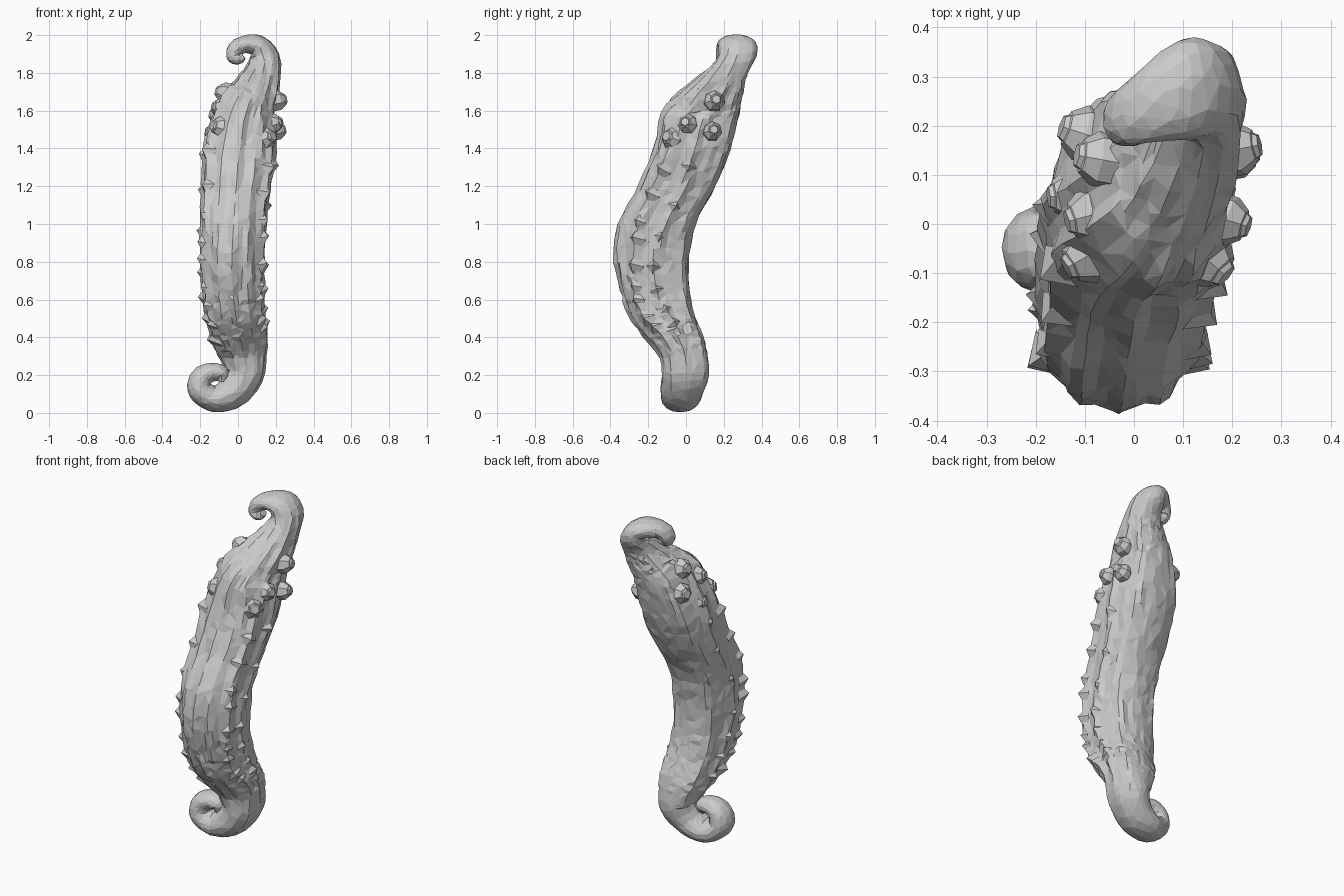
import bpy, bmesh, math, random
from mathutils import Vector, Matrix

if "Cube" in bpy.data.objects:
    bpy.data.objects.remove(bpy.data.objects["Cube"])

random.seed(7)

# Stations from tail curl to head curl: x, y, z, in-plane radius, y radius
ST = [(-.085, -.05, .165, .022, .04), (-.085, -.05, .205, .042, .06), (-.14, -.05, .215, .05, .07),
      (-.192, -.052, .185, .06, .077), (-.20, -.05, .12, .065, .085), (-.125, -.03, .075, .07, .10),
      (-.03, -.02, .11, .088, .11),
      (.035, 0, .20, .10, .125), (.03, -.01, .30, .118, .13), (.008, -.06, .40, .142, .16),
      (-.01, -.115, .50, .15, .175), (-.025, -.15, .62, .158, .183), (-.03, -.175, .80, .163, .20),
      (-.025, -.145, 1.0, .168, .208), (-.01, -.04, 1.2, .175, .206), (.01, .04, 1.4, .184, .206),
      (.045, .09, 1.6, .152, .205), (.09, .145, 1.7, .122, .165), (.13, .215, 1.8, .095, .117),
      (.138, .27, 1.88, .08, .103), (.105, .275, 1.94, .061, .103), (.045, .255, 1.952, .048, .088),
      (-.008, .225, 1.932, .043, .065), (-.025, .21, 1.89, .037, .05), (.005, .20, 1.872, .028, .04),
      (.03, .20, 1.89, .016, .026)]
# Ridge angle (degrees, -90 is the front) and height
RIDGES = [(-90, .08), (-62, .05), (-118, .05), (-32, .09), (-148, .09),
          (4, .08), (176, .08), (45, .05), (135, .05)]


def station(u):
    """Catmull-Rom interpolation of the station list."""
    i = min(int(u), len(ST) - 2)
    t = u - i
    p = [ST[max(0, min(len(ST) - 1, i + k))] for k in (-1, 0, 1, 2)]
    return [.5 * (2 * b + (c - a) * t + (2 * a - 5 * b + 4 * c - d) * t * t
                  + (3 * b - a - 3 * c + d) * t ** 3) for a, b, c, d in zip(*p)]


def wavy(ang, u):
    """Ridge angle along the body; ridges wind a little."""
    return ang + 5 * math.sin(u * 1.7 + ang)


def surface(u, deg):
    """Point on the ridged, slightly squared body and its outward direction."""
    x, y, z, r, ry = station(u)
    a, b = station(max(0, u - .05)), station(min(len(ST) - 1, u + .05))
    tan = Vector((b[0] - a[0], 0, b[2] - a[2])).normalized()
    side = Vector((tan.z, 0, -tan.x))
    fade = max(0, min(1, (u - 5.5) / 3, (20.5 - u) / 3))
    bump = 0
    for ang, h in RIDGES:
        d = (deg - wavy(ang, u) + 180) % 360 - 180
        bump += h * 1.5 * math.exp(-(d / 8) ** 2)
    t = math.radians(deg)
    n = 2 + .6 * fade
    square = (abs(math.cos(t)) ** n + abs(math.sin(t)) ** n) ** (-1 / n)
    k = square * (1 - .055 * fade + bump * fade)
    out = side * math.cos(t) * r + Vector((0, math.sin(t) * ry, 0))
    return Vector((x, y, z)) + out * k, out.normalized()


def finish(bm, name):
    bmesh.ops.recalc_face_normals(bm, faces=bm.faces)
    me = bpy.data.meshes.new(name)
    bm.to_mesh(me)
    bm.free()
    ob = bpy.data.objects.new(name, me)
    bpy.context.collection.objects.link(ob)
    return ob


# Curled, ridged body, decimated into irregular facets
bm = bmesh.new()
SIDES, STEPS = 40, 5
rings = []
for i in range((len(ST) - 1) * STEPS + 1):
    u = i / STEPS
    j = .005 if 8 < u < 18 else .001
    ring = []
    for s in range(SIDES):
        p, n = surface(u, s * 360 / SIDES - 90)
        ring.append(bm.verts.new(p + n * random.uniform(-j, j)))
    rings.append(ring)
for a, b in zip(rings, rings[1:]):
    for s in range(SIDES):
        q = (s + 1) % SIDES
        bm.faces.new((a[s], a[q], b[q], b[s]))
bm.faces.new(rings[0])
bm.faces.new(rings[-1])
body = finish(bm, "body")
dec = body.modifiers.new("facets", 'DECIMATE')
dec.ratio = .3

# Rows of thorns: stretched pyramids leaning along the ridges
bm = bmesh.new()
for ang, count, size in [(-32, 9, .055), (-148, 9, .055), (4, 7, .048), (176, 7, .048)]:
    for k in range(count):
        u = 8.8 + 6.2 * (k + .5 + random.uniform(-.25, .25)) / count
        p, n = surface(u, wavy(ang, u))
        s = size * random.uniform(.75, 1.15)
        up = (surface(u + .1, wavy(ang, u + .1))[0] - p).normalized()
        across = n.cross(up).normalized()
        base = p - n * s * .5
        tip = bm.verts.new(p + n * s * .4 + up * s * .25)
        quad = [bm.verts.new(base + up * s * a + across * s * b)
                for a, b in ((1.3, 0), (0, .9), (-1.3, 0), (0, -.9))]
        for i in range(4):
            bm.faces.new((quad[i], quad[(i + 1) % 4], tip))
        bm.faces.new(quad[::-1])
finish(bm, "thorns")

# Faceted warts around the neck, each with a small cap
bm = bmesh.new()
for x, y, z, r in [(-.06, .13, 1.69, .06), (-.08, .02, 1.61, .06), (-.085, -.06, 1.51, .062),
                   (-.09, .18, 1.57, .062), (-.12, .06, 1.48, .055), (.20, .15, 1.65, .058),
                   (.20, .14, 1.49, .053), (.182, .01, 1.53, .055), (.14, -.065, 1.45, .065)]:
    c = Vector((x, y, z))
    out = Vector((x - .05, (y - .09) * .5, .03)).normalized()
    rot = out.to_track_quat('Z', 'Y').to_matrix().to_4x4()
    bmesh.ops.create_uvsphere(bm, u_segments=7, v_segments=5, radius=r,
                              matrix=Matrix.Translation(c) @ rot)
    bmesh.ops.create_cone(bm, segments=6, radius1=r * .6, radius2=r * .4, depth=r * .3,
                          cap_ends=True, matrix=Matrix.Translation(c + out * r * .85) @ rot)
finish(bm, "warts")
